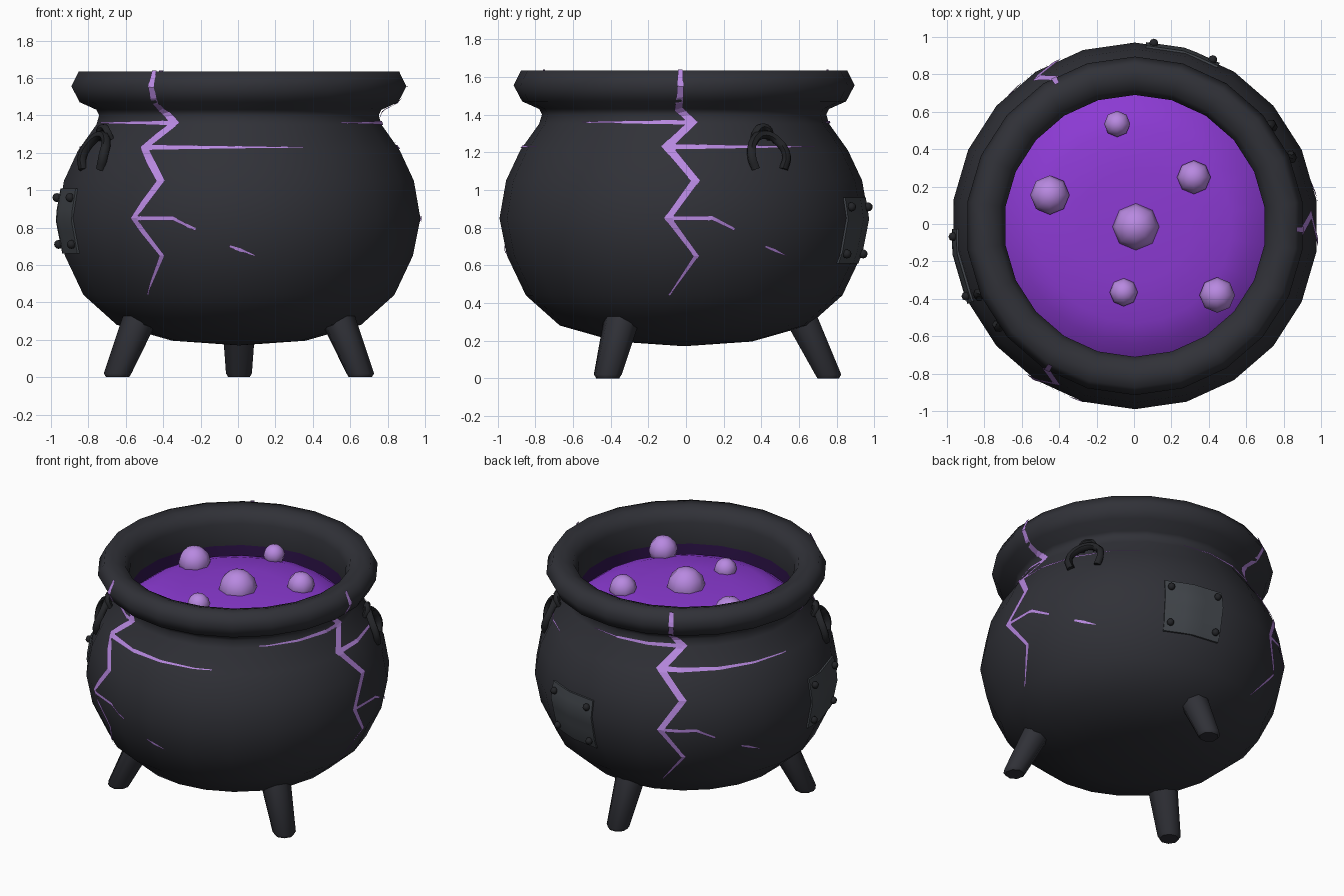
import bpy, bmesh, math
from math import sin, cos, pi, radians
from mathutils import Vector

if "Cube" in bpy.data.objects:
    bpy.data.objects.remove(bpy.data.objects["Cube"], do_unlink=True)

CX, CY, SIDES = 0.005, -0.01, 22
STEP = 2 * pi / SIDES


def material(name, r, g, b):
    m = bpy.data.materials.new(name)
    m.use_nodes = True
    m.diffuse_color = (r, g, b, 1)
    m.node_tree.nodes["Principled BSDF"].inputs["Base Color"].default_value = (r, g, b, 1)
    return m


iron = material("charcoal iron", 0.03, 0.031, 0.039)
dark_iron = material("dark iron", 0.017, 0.018, 0.021)
patch_metal = material("grey patch metal", 0.055, 0.062, 0.072)
potion = material("purple potion", 0.26, 0.042, 0.65)
stain = material("dark purple stain", 0.03, 0.007, 0.075)
glow = material("pale violet", 0.48, 0.25, 0.75)

# Outer profile of the pot from the base to the lip, as (radius, height)
OUTER = [(0, .17), (.36, .195), (.66, .28), (.84, .44), (.94, .65), (.98, .85),
         (.945, 1.05), (.87, 1.21), (.77, 1.35), (.755, 1.40), (.77, 1.43),
         (.86, 1.47), (.905, 1.555), (.865, 1.635)]
INNER = [(.79, 1.635), (.73, 1.615), (.70, 1.55), (.70, 1.40), (.71, 1.25)]


def radius_at(z):
    for (r0, z0), (r1, z1) in zip(OUTER, OUTER[1:]):
        if z <= z1:
            return r0 + (r1 - r0) * (z - z0) / (z1 - z0)
    return OUTER[-1][0]


def on_pot(angle, z, lift=0.0):
    """Point on the faceted pot wall, raised by lift."""
    d = (angle - pi / 2) % STEP - STEP / 2
    r = radius_at(z) * cos(STEP / 2) / cos(d) + lift
    return Vector((CX + r * cos(angle), CY + r * sin(angle), z))


def finish(name, bm, mats, smooth_angle=None):
    me = bpy.data.meshes.new(name)
    bm.to_mesh(me)
    bm.free()
    for m in mats:
        me.materials.append(m)
    ob = bpy.data.objects.new(name, me)
    bpy.context.collection.objects.link(ob)
    if smooth_angle:
        bpy.ops.object.select_all(action="DESELECT")
        ob.select_set(True)
        bpy.context.view_layer.objects.active = ob
        bpy.ops.object.shade_smooth_by_angle(angle=radians(smooth_angle))
    return ob


def lathe(name, profile, mats, rule=None):
    bm = bmesh.new()
    rings = []
    for r, z in profile:
        n = SIDES if r > 0 else 1
        rings.append([bm.verts.new((CX + r * cos(pi / 2 + i * STEP),
                                    CY + r * sin(pi / 2 + i * STEP), z)) for i in range(n)])
    for a, b in zip(rings, rings[1:]):
        for i in range(SIDES):
            j = (i + 1) % SIDES
            quad = [a[i % len(a)], a[j % len(a)], b[j % len(b)], b[i % len(b)]]
            f = bm.faces.new(list(dict.fromkeys(quad)))
            f.material_index = rule(f.calc_center_median()) if rule else 0
    return finish(name, bm, mats, 85)


# Pot, with the inner wall stained below the lip
lathe("pot", OUTER + INNER, [iron, stain],
      lambda c: int(1.2 < c.z < 1.40 and math.hypot(c.x - CX, c.y - CY) < .72))

# Liquid, a low dome
lathe("liquid", [(.71, 1.30), (.63, 1.36), (.52, 1.40), (.3, 1.42), (0, 1.425)], [potion])


def balls(name, spots, mat, segments, rings):
    bm = bmesh.new()
    for p, r in spots:
        made = bmesh.ops.create_uvsphere(bm, u_segments=segments, v_segments=rings, radius=r)
        bmesh.ops.translate(bm, verts=made["verts"], vec=p)
    return finish(name, bm, [mat], 50)


# Bubbles
balls("bubbles", [(Vector((x, y, 1.425)), r) for x, y, r in
                  [(.01, -.015, .125), (-.45, .155, .105), (-.09, .535, .07),
                   (.32, .25, .09), (-.055, -.365, .075), (.445, -.38, .095)]], glow, 8, 6)

# Glowing cracks: paths of (sideways, height, width) wrapped on the wall
CRACKS = [
    [(-.02, 1.64, .025), (-.02, 1.52, .035), (-.03, 1.43, .04), (.045, 1.36, .04),
     (-.09, 1.23, .045), (.06, 1.05, .04), (-.085, .85, .035), (.065, .65, .025), (-.08, .44, .008)],
    [(.04, 1.36, .025), (-.1, 1.36, .022), (-.54, 1.36, .006)],
    [(-.09, 1.23, .03), (.2, 1.23, .02), (.69, 1.23, .005)],
    [(-.08, .85, .025), (.15, .85, .022), (.27, .79, .015)],
    [(.43, .70, .012), (.48, .68, .018), (.545, .65, .004)],
]


def edges_of(path):
    """Mitred left and right outlines of a path."""
    pts = [Vector(p[:2]) for p in path]
    out = []
    for i, p in enumerate(pts):
        before = (p - pts[i - 1]).normalized() if i else None
        after = (pts[i + 1] - p).normalized() if i + 1 < len(pts) else None
        d0, d1 = before or after, after or before
        n0, n1 = Vector((-d0.y, d0.x)), Vector((-d1.y, d1.x))
        m = (n0 + n1).normalized()
        off = m * path[i][2] / 2 / max(m.dot(n0), .5)
        out.append((p + off, p - off))
    return out


bm = bmesh.new()
for turn in (0, 2 * pi / 3, 4 * pi / 3):
    def wrap(p):
        return bm.verts.new(on_pot(turn + math.asin(p.x / radius_at(p.y)), p.y, .008))
    for path in CRACKS:
        outline = edges_of(path)
        row = [wrap(p) for p in outline[0]]
        for (l0, r0), (l1, r1) in zip(outline, outline[1:]):
            n = max(2, int((l1 - l0).length / .025))
            for k in range(1, n + 1):
                new = [wrap(l0.lerp(l1, k / n)), wrap(r0.lerp(r1, k / n))]
                bm.faces.new([row[0], row[1], new[1], new[0]])
                row = new
finish("glowing_cracks", bm, [glow])

# Riveted repair patches: centre angle and lower edge
rivets = []
for number, (middle, low) in enumerate([(radians(193), .66), (radians(74.5), .61)]):
    bm = bmesh.new()
    half, high, n = radians(12), .35, 6
    grid = [[bm.verts.new(on_pot(middle + half * (2 * i / n - 1), low + high * j / n, .012))
             for i in range(n + 1)] for j in range(n + 1)]
    for j in range(n):
        for i in range(n):
            bm.faces.new([grid[j][i], grid[j][i + 1], grid[j + 1][i + 1], grid[j + 1][i]])
    # Turn the border down into the wall
    border = [e for e in bm.edges if e.is_boundary]
    skirt = bmesh.ops.extrude_edge_only(bm, edges=border)
    for v in [g for g in skirt["geom"] if isinstance(g, bmesh.types.BMVert)]:
        v.co -= Vector((v.co.x - CX, v.co.y - CY, 0)).normalized() * .03
    finish(f"patch_{number + 1}", bm, [patch_metal], 40)
    for s in (-1, 1):
        for z in (low + .05, low + high - .05):
            rivets.append((on_pot(middle + s * half * .8, z, .022), .024))
balls("rivets", rivets, dark_iron, 8, 6)


def tube(name, points, thickness, mat):
    cu = bpy.data.curves.new(name, "CURVE")
    cu.dimensions = "3D"
    cu.bevel_depth, cu.bevel_resolution, cu.resolution_u = thickness, 1, 4
    cu.use_fill_caps = True
    sp = cu.splines.new("BEZIER")
    sp.bezier_points.add(len(points) - 1)
    for bp, p in zip(sp.bezier_points, points):
        bp.co = p
        bp.handle_left_type = bp.handle_right_type = "AUTO"
    cu.materials.append(mat)
    ob = bpy.data.objects.new(name, cu)
    bpy.context.collection.objects.link(ob)
    bpy.ops.object.select_all(action="DESELECT")
    ob.select_set(True)
    bpy.context.view_layer.objects.active = ob
    bpy.ops.object.convert(target="MESH")
    bpy.ops.object.shade_smooth_by_angle(angle=radians(60))


# Hanging handles with their small hooks
RING = [(-.085, 1.11, .0), (-.105, 1.18, .03), (-.075, 1.26, .04), (0, 1.295, .045)]
HOOK = [(-.05, 1.27, .0), (-.04, 1.315, .05), (0, 1.335, .06)]
for side, angle in (("left", radians(30)), ("right", radians(210))):
    for part, half, thick in (("handle", RING, .025), ("hook", HOOK, .02)):
        full = half + [(-t, z, l) for t, z, l in reversed(half[:-1])]
        tube(f"{side}_{part}", [on_pot(angle + t / .88, z, l) for t, z, l in full], thick, dark_iron)

# Splayed legs: sections of (height, distance from centre, radius)
LEG = [(0, .765, .062), (.02, .765, .075), (.4, .58, .105)]
for name, angle in (("back_leg", 90), ("right_leg", 212), ("left_leg", 328)):
    a = radians(angle)
    bm = bmesh.new()
    rings = [[bm.verts.new((CX + d * cos(a) + r * cos(a + pi / 8 + k * pi / 4),
                            CY + d * sin(a) + r * sin(a + pi / 8 + k * pi / 4), z))
              for k in range(8)] for z, d, r in LEG]
    for lo, hi in zip(rings, rings[1:]):
        for k in range(8):
            bm.faces.new([lo[k], lo[(k + 1) % 8], hi[(k + 1) % 8], hi[k]])
    bm.faces.new(rings[0][::-1])
    bm.faces.new(rings[-1])
    finish(name, bm, [iron], 50)
